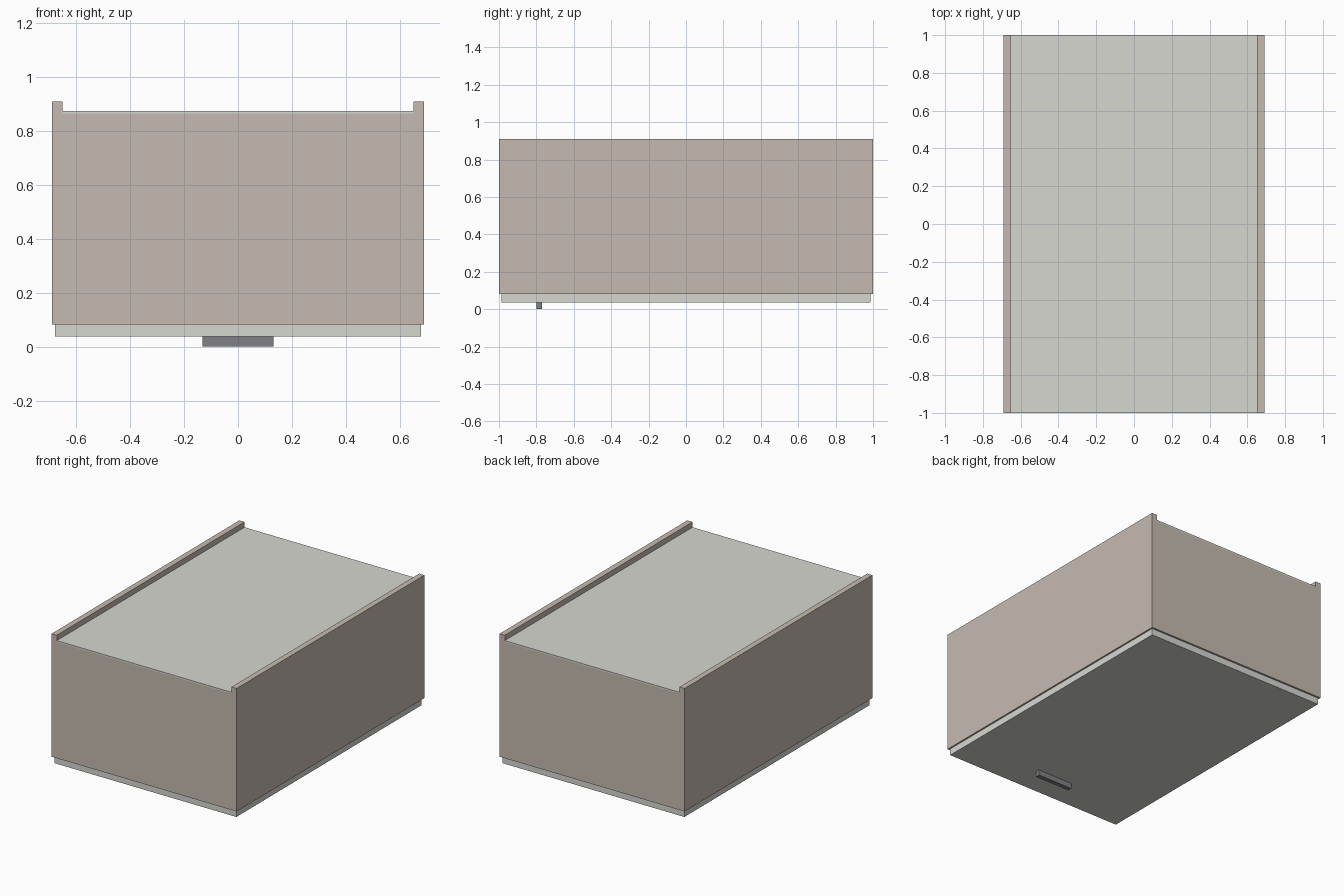
import bpy

if "Cube" in bpy.data.objects:
    bpy.data.objects.remove(bpy.data.objects["Cube"])


def material(name, rgb):
    mat = bpy.data.materials.new(name)
    mat.diffuse_color = (*rgb, 1)
    mat.use_nodes = True
    mat.node_tree.nodes["Principled BSDF"].inputs["Base Color"].default_value = mat.diffuse_color
    return mat


def box(name, x, y, z, mat=None):
    """Box from (min, max) pairs on each axis."""
    bpy.ops.mesh.primitive_cube_add(size=1)
    ob = bpy.context.object
    ob.name = name
    spans = (x, y, z)
    for v in ob.data.vertices:
        v.co = [(lo + hi) / 2 + c * (hi - lo) for c, (lo, hi) in zip(v.co, spans)]
    if mat:
        ob.data.materials.append(mat)
    return ob


def cut(target, cutter):
    cutter.hide_render = True
    mod = target.modifiers.new("cut", "BOOLEAN")
    mod.operation = "DIFFERENCE"
    mod.solver = "EXACT"
    mod.object = cutter
    bpy.context.view_layer.objects.active = target
    bpy.ops.object.modifier_apply(modifier=mod.name)
    bpy.data.objects.remove(cutter)


beige = material("beige_board", (0.56, 0.50, 0.44))
pale = material("pale_board", (0.68, 0.68, 0.64))
dark = material("dark_metal", (0.22, 0.22, 0.24))

HALF_W, INNER_W = 0.69, 0.651
DOOR_Z, BODY_Z, TOP_Z = 0.037, 0.082, 0.911
PANEL_Z = (0.865, 0.875)

# Cabinet carcass lying on its door: recessed between the long sides, hollow inside
carcass = box("carcass", (-HALF_W, HALF_W), (-1, 1), (BODY_Z, TOP_Z), beige)
cut(carcass, box("recess_cutter", (-INNER_W, INNER_W), (-1.1, 1.1), (PANEL_Z[0], 1)))
cut(carcass, box("interior_cutter", (-INNER_W, INNER_W), (-0.961, 0.961), (-0.1, 1)))

# Back panel set between the side rails
box("back_panel", (-INNER_W, INNER_W), (-1, 1), PANEL_Z, pale)

# Door, slightly smaller than the carcass
box("door", (-0.679, 0.679), (-0.987, 0.987), (DOOR_Z, BODY_Z), pale)

# Bar handle near one end of the door
box("handle", (-0.132, 0.132), (-0.80, -0.77), (0, DOOR_Z), dark)
